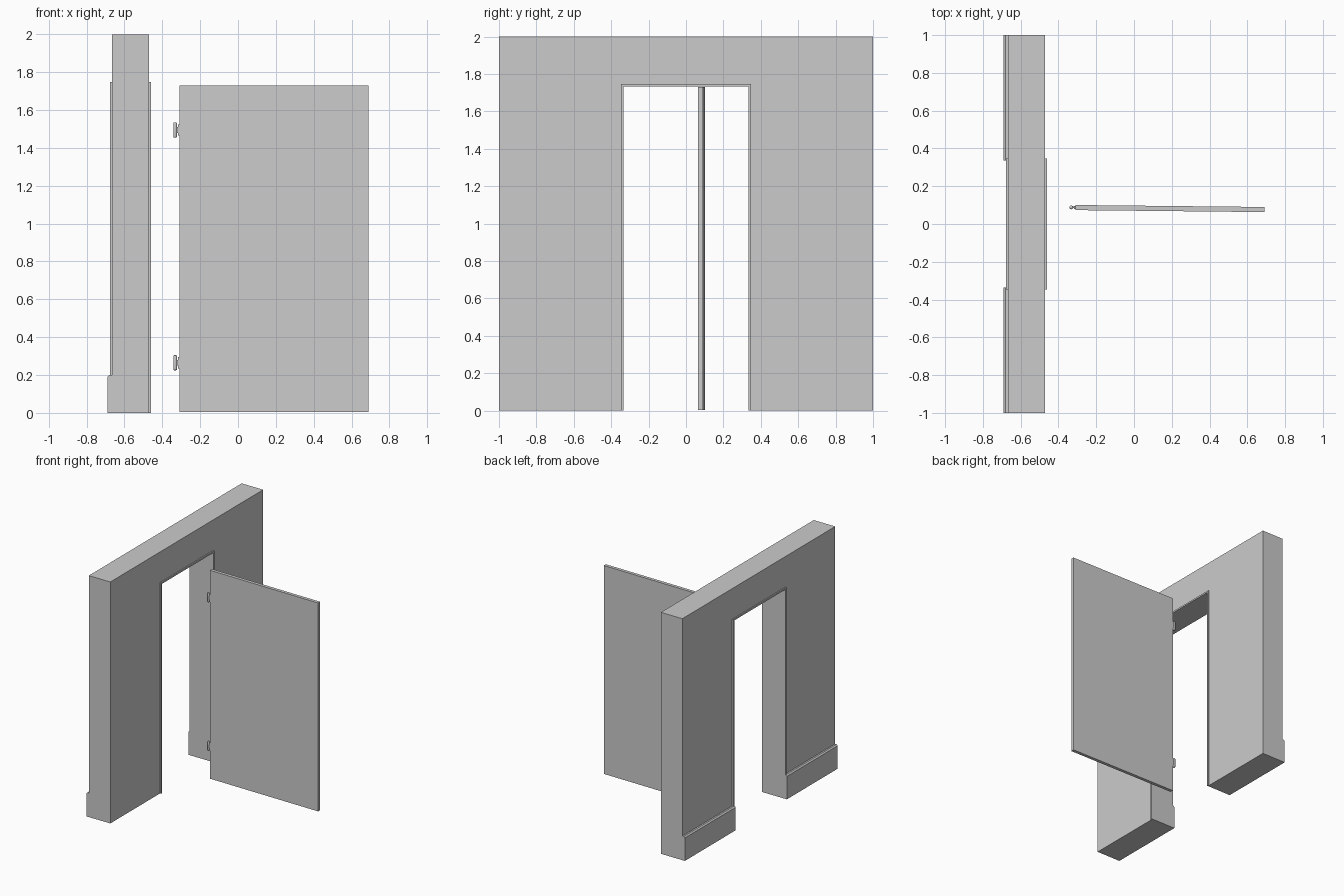
import bpy
import bmesh
from math import radians
from mathutils import Matrix, Vector

cube = bpy.data.objects.get("Cube")
if cube:
    bpy.data.objects.remove(cube, do_unlink=True)

grey = bpy.data.materials.new("plain grey")
grey.use_nodes = True
grey.diffuse_color = (0.6, 0.6, 0.6, 1)
grey.node_tree.nodes["Principled BSDF"].inputs["Base Color"].default_value = (0.6, 0.6, 0.6, 1)


def finish(name, bm):
    bmesh.ops.recalc_face_normals(bm, faces=bm.faces)
    mesh = bpy.data.meshes.new(name)
    bm.to_mesh(mesh)
    bm.free()
    mesh.materials.append(grey)
    obj = bpy.data.objects.new(name, mesh)
    bpy.context.collection.objects.link(obj)
    return obj


def extrude(name, points, offset):
    """Solid made by sweeping a flat outline along an offset."""
    bm = bmesh.new()
    face = bm.faces.new([bm.verts.new(p) for p in points])
    swept = bmesh.ops.extrude_face_region(bm, geom=[face])["geom"]
    moved = [v for v in swept if isinstance(v, bmesh.types.BMVert)]
    bmesh.ops.translate(bm, verts=moved, vec=offset)
    return finish(name, bm)


def box(name, low, high):
    (x0, y0, z0), (x1, y1, z1) = low, high
    base = [(x0, y0, z0), (x1, y0, z0), (x1, y1, z0), (x0, y1, z0)]
    return extrude(name, base, (0, 0, z1 - z0))


def arch(name, x0, x1, outer, top, inner, head):
    """Upside-down U with square corners, running through x."""
    outline = [(-outer, 0), (-outer, top), (outer, top), (outer, 0),
               (inner, 0), (inner, head), (-inner, head), (-inner, 0)]
    return extrude(name, [(x0, y, z) for y, z in outline], (x1 - x0, 0, 0))


# Wall with doorway, and the thin lining standing proud of both faces
opening, lintel = 0.348, 1.747
arch("wall", -0.667, -0.47, 1.0, 2.0, opening, lintel)
arch("door_frame", -0.677, -0.46, opening, lintel, 0.335, 1.734)

# Skirting boards with a chamfered top edge
skirting = [(-0.667, 0), (-0.69, 0), (-0.69, 0.19), (-0.68, 0.2), (-0.667, 0.2)]
for side, sign in (("left", 1), ("right", -1)):
    extrude(side + "_skirting", [(x, sign * 0.335, z) for x, z in skirting],
            (0, sign * 0.665, 0))

# Door leaf, swung very slightly off square about its hinge edge
pivot = Vector((-0.31, 0.087, 0))
swing = Matrix.Translation(pivot) @ Matrix.Rotation(radians(-0.6), 4, "Z")
door = box("door", (0, -0.0135, 0.004), (1.0, 0.0135, 1.73))
door.matrix_world = swing

# Hinges: round-ended pin, short link and leaf against the door edge
for place, z in (("lower", 0.265), ("upper", 1.495)):
    bm = bmesh.new()
    bmesh.ops.create_cone(bm, cap_ends=True, segments=16, radius1=0.01,
                          radius2=0.01, depth=0.08)
    rims = [e for e in bm.edges if abs(e.verts[0].co.z - e.verts[1].co.z) < 0.001]
    bmesh.ops.bevel(bm, geom=rims, offset=0.006, segments=3, profile=0.5, affect="EDGES")
    for face in bm.faces:
        face.smooth = True
    pin = finish(place + "_hinge_pin", bm)
    pin.location = (-0.332, 0.088, z)
    box(place + "_hinge_link", (-0.326, 0.084, z - 0.015), (-0.314, 0.092, z + 0.015))
    box(place + "_hinge_leaf", (-0.318, 0.08, z - 0.03), (-0.309, 0.096, z + 0.03))
